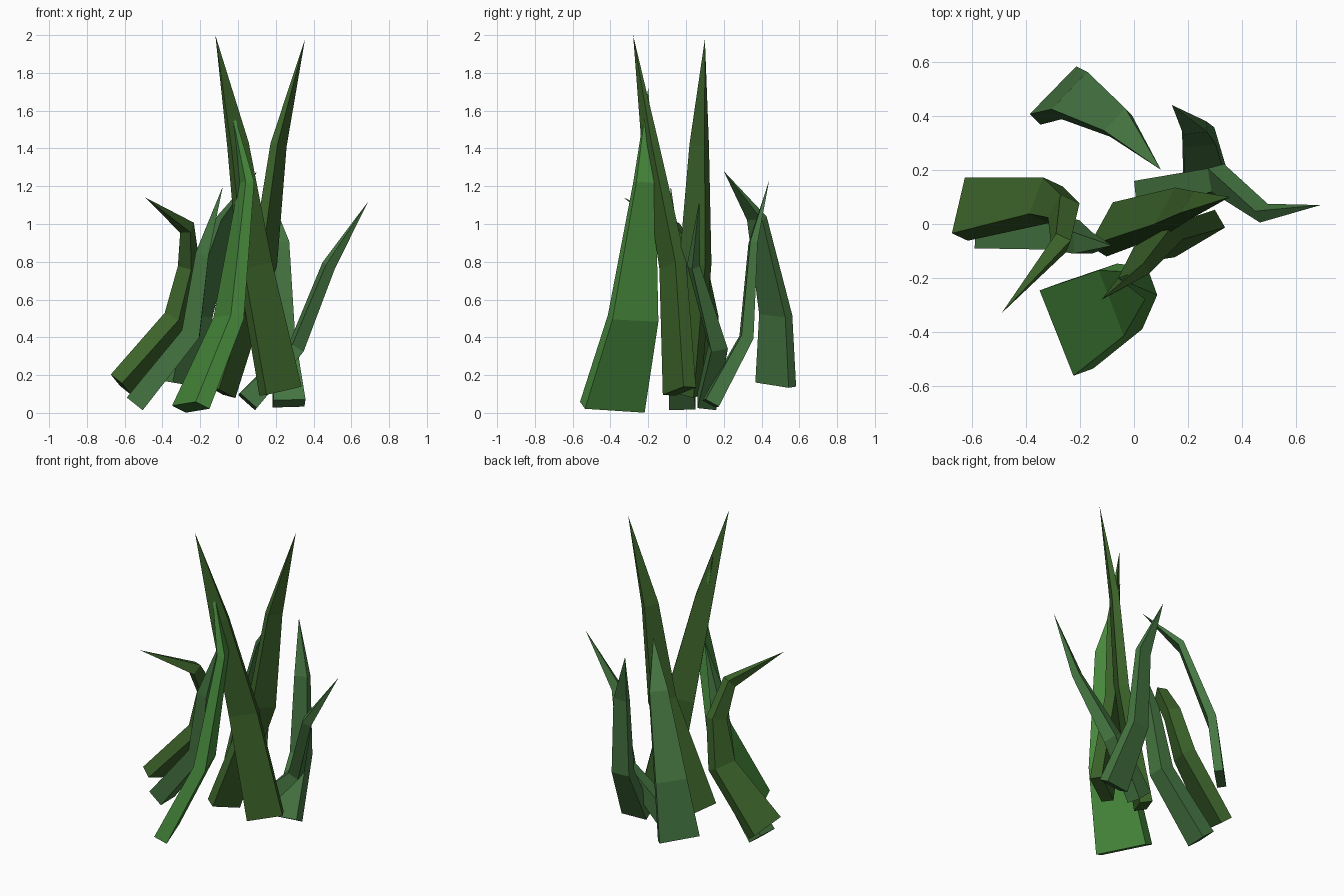
import bpy
import bmesh
from math import radians, cos, sin
from mathutils import Vector

cube = bpy.data.objects.get("Cube")
if cube:
    bpy.data.objects.remove(cube, do_unlink=True)


def make_material(name, color):
    mat = bpy.data.materials.new(name)
    mat.use_nodes = True
    mat.diffuse_color = (*color, 1)
    shader = next(n for n in mat.node_tree.nodes if n.type == 'BSDF_PRINCIPLED')
    shader.inputs["Base Color"].default_value = (*color, 1)
    shader.inputs["Roughness"].default_value = 0.9
    return mat


bright = make_material("bright green", (0.068, 0.27, 0.048))
cool = make_material("cool green", (0.06, 0.18, 0.053))
olive = make_material("olive green", (0.045, 0.125, 0.023))


def blade(name, mat, heading, sections, tip, twist=0):
    """Loft rectangles (x, y, z, half width, half thickness) along a path to a point.

    The heading is the compass direction of the wide side, and twist is added
    gradually from the root to the last rectangle."""
    path = [Vector(s[:3]) for s in sections] + [Vector(tip)]
    bm = bmesh.new()
    rings = []
    for i, (*_, width, thick) in enumerate(sections):
        ahead = (path[i + 1] - path[i]).normalized()
        behind = (path[i] - path[i - 1]).normalized() if i else ahead
        along = (ahead + behind).normalized()
        angle = radians(heading + twist * i / (len(sections) - 1))
        side = Vector((cos(angle), sin(angle), 0))
        side = (side - along * side.dot(along)).normalized()
        front = along.cross(side)
        rings.append([bm.verts.new(path[i] + side * width * a + front * thick * b)
                      for a, b in ((-1, -1), (1, -1), (1, 1), (-1, 1))])
    point = bm.verts.new(path[-1])
    bm.faces.new(rings[0])
    for low, high in zip(rings, rings[1:]):
        for k in range(4):
            n = (k + 1) % 4
            bm.faces.new((low[k], low[n], high[n], high[k]))
    for k in range(4):
        bm.faces.new((rings[-1][k], rings[-1][(k + 1) % 4], point))
    bmesh.ops.recalc_face_normals(bm, faces=bm.faces)
    mesh = bpy.data.meshes.new(name)
    bm.to_mesh(mesh)
    bm.free()
    mesh.materials.append(mat)
    obj = bpy.data.objects.new(name, mesh)
    bpy.context.collection.objects.link(obj)
    return obj


# Wide bright blade at the front
blade("front_blade", bright, -70,
      [(-.25, -.39, .03, .17, .043), (-.05, -.28, .5, .13, .038),
       (.045, -.22, 1.22, .054, .024)], (-.06, -.2, 1.72))

# Two tall crossing blades in the middle
blade("tall_right_leaning_blade", olive, 30,
      [(.225, -.035, .115, .11, .038), (.09, -.07, .78, .087, .033),
       (0, -.19, 1.42, .054, .022)], (-.12, -.28, 2))
blade("tall_left_leaning_blade", olive, 58,
      [(-.09, -.02, .11, .094, .039), (.14, .05, .8, .08, .032),
       (.215, .07, 1.42, .047, .022)], (.355, .1, 1.98))

# Thin blade bending out to the left
blade("left_blade", cool, 90,
      [(.05, .11, .06, .05, .06), (.31, .17, .35, .045, .036),
       (.48, .04, .78, .024, .029)], (.69, .07, 1.12), twist=30)

# Two blades at the back
blade("back_blade", cool, 45,
      [(-.28, .475, .15, .124, .028), (-.22, .475, .52, .096, .027),
       (-.06, .375, 1.03, .057, .019)], (.1, .2, 1.28))
blade("back_left_blade", cool, 5,
      [(.27, .13, .05, .085, .04), (.24, .32, .4, .06, .033),
       (.225, .355, .9, .045, .02)], (.14, .44, 1.23))

# Two blades rooted on the right
blade("right_inner_blade", cool, 90,
      [(-.545, -.02, .05, .07, .054), (-.25, -.04, .42, .055, .05),
       (-.19, -.07, .84, .04, .035)], (-.08, -.08, 1.2))
blade("right_outer_blade", olive, 65,
      [(-.62, .055, .15, .11, .04), (-.325, .088, .5, .073, .045),
       (-.26, .05, .78, .05, .04), (-.27, -.07, .98, .035, .03)],
      (-.49, -.33, 1.14))
